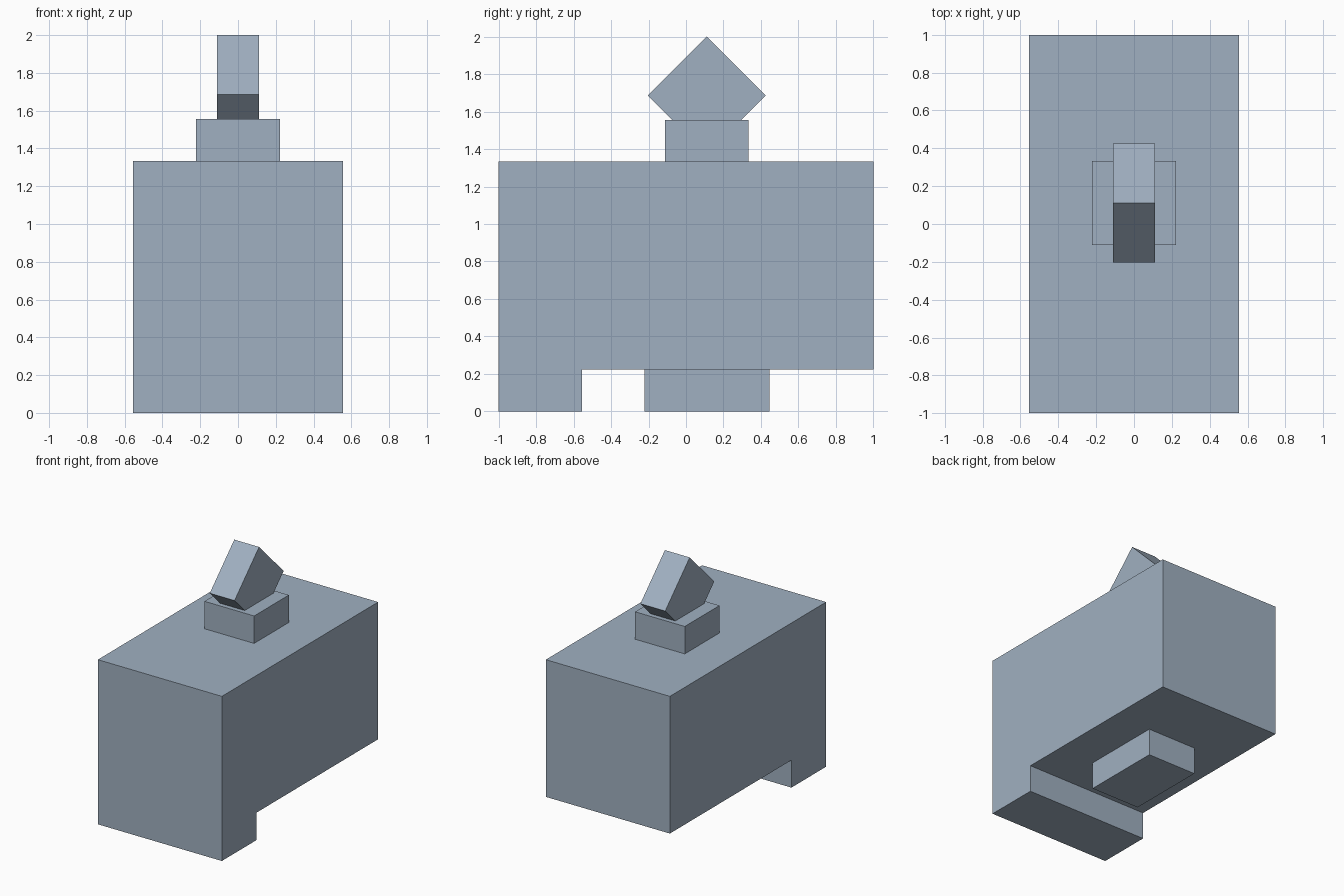
import bpy
import bmesh
from math import radians
from mathutils import Matrix

cube = bpy.data.objects.get("Cube")
if cube:
    bpy.data.objects.remove(cube, do_unlink=True)

U = 1 / 9  # module every part is sized by

steel = bpy.data.materials.new("blue_grey")
colour = (0.352, 0.434, 0.533, 1)
steel.diffuse_color = colour
steel.use_nodes = True
steel.node_tree.nodes["Principled BSDF"].inputs["Base Color"].default_value = colour


def finish(name, bm):
    bmesh.ops.recalc_face_normals(bm, faces=bm.faces)
    mesh = bpy.data.meshes.new(name)
    bm.to_mesh(mesh)
    bm.free()
    mesh.materials.append(steel)
    obj = bpy.data.objects.new(name, mesh)
    bpy.context.collection.objects.link(obj)
    return obj


def box(name, size, centre, tilt=0):
    bm = bmesh.new()
    bmesh.ops.create_cube(bm, size=1, matrix=Matrix.Diagonal((*size, 1)))
    obj = finish(name, bm)
    obj.location = centre
    obj.rotation_euler.x = radians(tilt)
    return obj


def extrude_side(name, profile, width):
    bm = bmesh.new()
    face = bm.faces.new([bm.verts.new((-width / 2, y, z)) for y, z in profile])
    result = bmesh.ops.extrude_face_region(bm, geom=[face])
    verts = [v for v in result["geom"] if isinstance(v, bmesh.types.BMVert)]
    bmesh.ops.translate(bm, verts=verts, vec=(width, 0, 0))
    return finish(name, bm)


# Main block with the lip that hangs down at the front
extrude_side("body", [(-1, 0), (-5 * U, 0), (-5 * U, 2 * U), (1, 2 * U),
                      (1, 12 * U), (-1, 12 * U)], 10 * U)

# Short block under the body
box("bottom_block", (4 * U, 6 * U, 2 * U), (0, U, U))

# Pedestal on top, with a tilted square block sunk into it
box("pedestal", (4 * U, 4 * U, 2 * U), (0, U, 13 * U))
side = 4 * U
box("tilted_block", (2 * U, side, side), (0, U, 2 - side / 2 ** 0.5), tilt=45)
